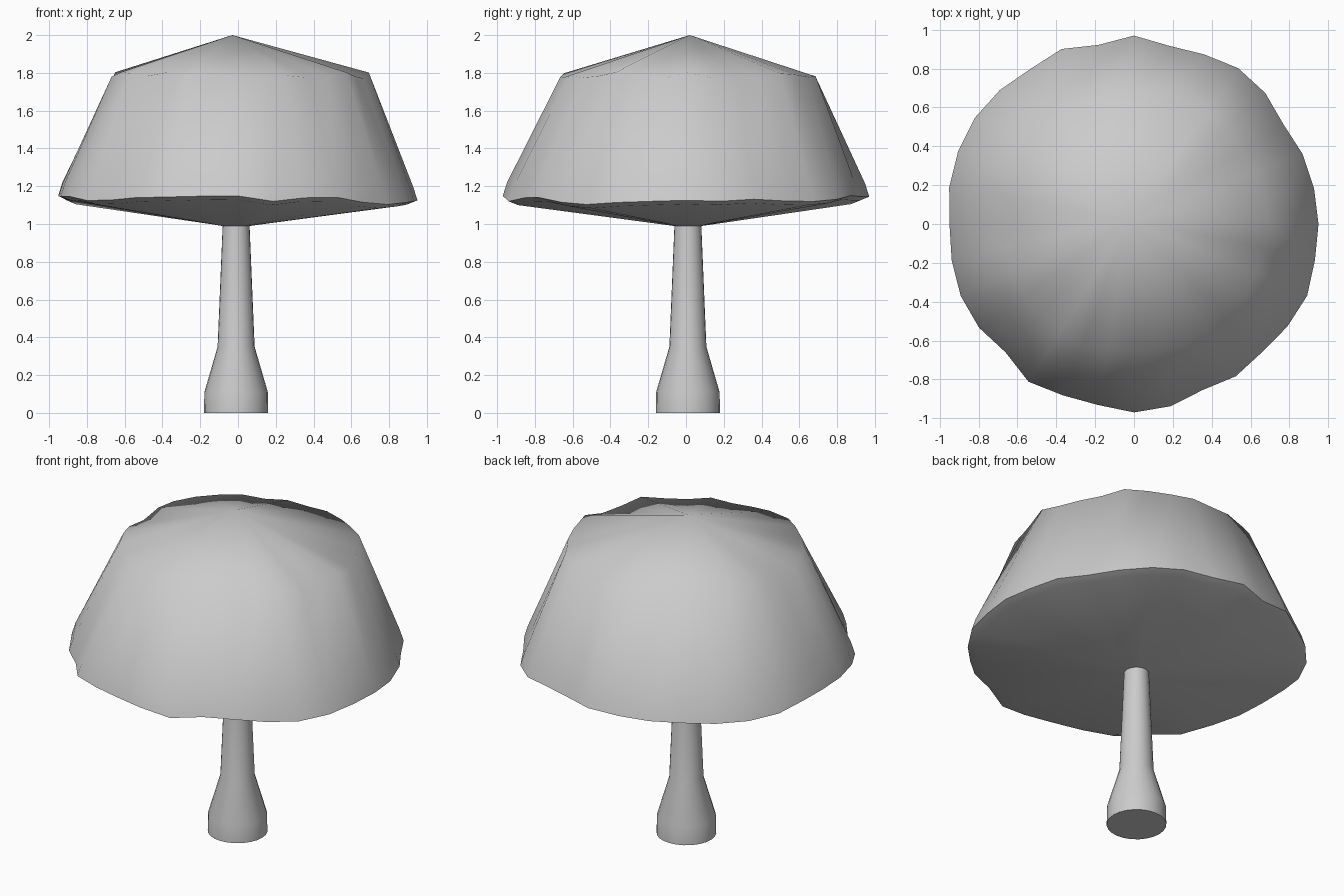
import bpy, bmesh, math, random

if "Cube" in bpy.data.objects:
    bpy.data.objects.remove(bpy.data.objects["Cube"])

random.seed(4)


def loft(name, rings, apex=None, tip=None, angle=80):
    """Skin closed rings of points from bottom to top, closing with points or flat caps."""
    bm = bmesh.new()
    rows = [[bm.verts.new(p) for p in ring] for ring in rings]
    n = len(rows[0])
    for a, b in zip(rows, rows[1:]):
        for i in range(n):
            j = (i + 1) % n
            bm.faces.new((a[i], a[j], b[j], b[i]))
    for row, point in ((rows[0], tip), (rows[-1], apex)):
        if point is None:
            bm.faces.new(row)
        else:
            c = bm.verts.new(point)
            for i in range(n):
                bm.faces.new((row[i], row[(i + 1) % n], c))
    bmesh.ops.recalc_face_normals(bm, faces=bm.faces)
    mesh = bpy.data.meshes.new(name)
    bm.to_mesh(mesh)
    bm.free()
    obj = bpy.data.objects.new(name, mesh)
    bpy.context.collection.objects.link(obj)
    bpy.ops.object.select_all(action='DESELECT')
    obj.select_set(True)
    bpy.context.view_layer.objects.active = obj
    bpy.ops.object.shade_smooth_by_angle(angle=math.radians(angle))
    return obj


def ring(radii, heights, cx=0.0, cy=0.0):
    n = len(radii)
    return [(cx + r * math.cos(math.tau * i / n), cy + r * math.sin(math.tau * i / n), z)
            for i, (r, z) in enumerate(zip(radii, heights))]


# Stem: slim, flaring to a bulbous foot
N = 24
stem_profile = [(0.17, 0.0), (0.168, 0.11), (0.098, 0.35), (0.07, 1.02)]
loft("stem", [ring([r] * N, [z] * N, -0.01, 0.01) for r, z in stem_profile], angle=60)

# Cap: uneven rim, steep sides, shallow pointed crown, conical underside
rim = [.95, .945, .94, .925, .955, .965, .945, .935, .97, .94, .975, .96, .976, .985, .98, .97,
       .95, .957, .966, .96, .935, .977, .955, .95, .97, .957, .925, .943, .933, .95, .965, .95]
M = len(rim)
rim_z = [1.135 + random.uniform(-0.018, 0.018) for _ in rim]
for i in (28, 29, 30):
    rim_z[i] -= 0.02
shoulder = [0.68 + random.uniform(-0.02, 0.015) for _ in rim]
shoulder_z = [1.79 + random.uniform(-0.02, 0.015) for _ in rim]
loft("cap", [
    ring([0.075] * M, [0.99] * M, -0.01, 0.01),
    ring([r - 0.05 for r in rim], [z - 0.02 for z in rim_z]),
    ring(rim, rim_z),
    ring([r - 0.022 for r in rim], [z + 0.07 for z in rim_z]),
    ring(shoulder, shoulder_z, 0.0, 0.01),
], apex=(-0.03, 0.02, 2.0), tip=(-0.01, 0.01, 0.99))
